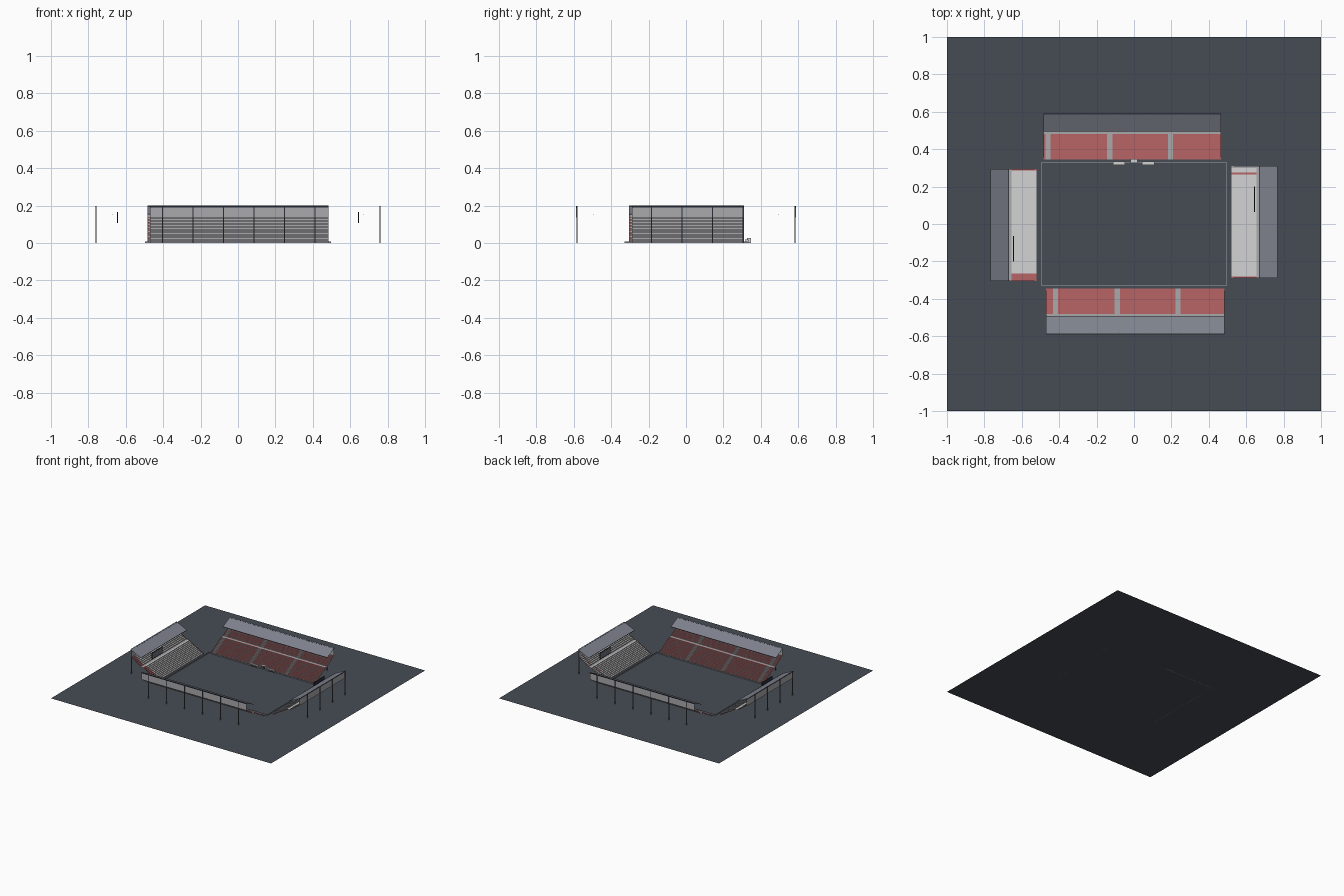
import bpy
import bmesh
import math
from mathutils import Matrix, Vector

if "Cube" in bpy.data.objects:
    bpy.data.objects.remove(bpy.data.objects["Cube"], do_unlink=True)


def make_material(name, rgb):
    linear = [((c / 255 + 0.055) / 1.055) ** 2.4 for c in rgb] + [1.0]
    m = bpy.data.materials.new(name)
    m.use_nodes = True
    m.diffuse_color = linear
    m.node_tree.nodes["Principled BSDF"].inputs["Base Color"].default_value = linear
    return m


asphalt = make_material("asphalt", (70, 75, 84))
concrete = make_material("concrete", (170, 170, 174))
red = make_material("red seats", (184, 100, 102))
white = make_material("white seats", (212, 212, 212))
roofing = make_material("roof sheet", (126, 130, 141))
dark = make_material("dark steel", (44, 45, 56))
post_grey = make_material("post grey", (112, 114, 120))


class Part:
    """Collects quads and boxes in a local frame: u along, d outward, z up."""

    def __init__(self, name, mats, angle=0.0):
        self.name, self.mats = name, mats
        self.rot = Matrix.Rotation(angle, 4, "Z")
        self.bm = bmesh.new()

    def quad(self, points, mat):
        face = self.bm.faces.new([self.bm.verts.new(self.rot @ Vector(p)) for p in points])
        face.material_index = self.mats.index(mat)

    def strip(self, u0, u1, a, b, mat):
        # sheet spanning u0..u1 between two (d, z) points
        self.quad([(u0, *a), (u1, *a), (u1, *b), (u0, *b)], mat)

    def box(self, lo, hi, mat):
        lo, hi = Vector(lo), Vector(hi)
        place = self.rot @ Matrix.Translation((lo + hi) / 2) @ Matrix.Diagonal((*(hi - lo), 1))
        made = bmesh.ops.create_cube(self.bm, size=1, matrix=place)
        for f in {f for v in made["verts"] for f in v.link_faces}:
            f.material_index = self.mats.index(mat)

    def finish(self):
        mesh = bpy.data.meshes.new(self.name)
        self.bm.to_mesh(mesh)
        self.bm.free()
        for m in self.mats:
            mesh.materials.append(m)
        obj = bpy.data.objects.new(self.name, mesh)
        bpy.context.collection.objects.link(obj)


# ground sheet
ground = Part("ground", [asphalt])
ground.quad([(-1, -1, 0), (1, -1, 0), (1, 1, 0), (-1, 1, 0)], asphalt)
ground.finish()

# tier: start depth offset, end depth offset, start height, end height, rows
TIERS = [(0.0, 0.135, 0.0, 0.08, 12), (0.155, 0.238, 0.08, 0.137, 7)]


def terrace(name, angle, inner, blocks):
    """Stepped sheet with seats, one run for each (u0, u1, material) block."""
    steps = Part(name + "_terrace", [concrete, red, white], angle)
    seats = Part(name + "_seats", [red, white], angle)
    for u0, u1, mat in blocks:
        for d0, d1, z0, z1, rows in TIERS:
            run, rise = (d1 - d0) / rows, (z1 - z0) / rows
            for i in range(rows):
                d, z = inner + d0 + i * run, z0 + i * rise
                steps.strip(u0, u1, (d, z), (d, z + rise), concrete)
                steps.strip(u0, u1, (d, z + rise), (d + run, z + rise), mat)
                if mat is concrete:
                    continue
                # seat backs standing just ahead of each riser
                count = max(1, int((u1 - u0) / 0.012))
                pitch = (u1 - u0) / count
                for k in range(count):
                    s = u0 + (k + 0.2) * pitch
                    seats.strip(s, s + pitch * 0.6, (d - 0.001, z + 0.002),
                                (d - 0.001, z + rise), mat)
        # walkway between the tiers
        steps.strip(u0, u1, (inner + 0.135, 0.08), (inner + 0.155, 0.08), concrete)
    steps.finish()
    seats.finish()


def stand(name, angle, inner, u0, u1, blocks, post_start, posts):
    terrace(name, angle, inner, blocks)
    back = inner + 0.238

    # rear wall and inward sloping roof
    wall = Part(name + "_rear_wall", [concrete], angle)
    wall.strip(u0, u1, (back, 0.137), (back, 0.196), concrete)
    wall.finish()
    roof = Part(name + "_roof", [roofing, dark], angle)
    roof.strip(u0, u1, (inner + 0.15, 0.155), (inner + 0.246, 0.2), roofing)
    roof.box((u0, inner + 0.149, 0.153), (u1, inner + 0.151, 0.156), dark)
    roof.box((u0, back, 0.191), (u1, back + 0.004, 0.197), dark)
    roof.finish()

    # rear columns
    columns = Part(name + "_columns", [post_grey, dark], angle)
    for k in range(posts):
        u = post_start + 0.163 * k
        columns.box((u - 0.003, back - 0.002, 0), (u + 0.003, back + 0.003, 0.197), post_grey)
        columns.box((u - 0.002, back + 0.003, 0.137), (u + 0.002, back + 0.004, 0.197), dark)
    columns.finish()


def with_aisles(u0, u1, aisles):
    blocks, start = [], u0
    for a in aisles:
        blocks += [(start, a - 0.014, red), (a - 0.014, a + 0.014, concrete)]
        start = a + 0.014
    return blocks + [(start, u1, red)]


# long stands
stand("rear_stand", 0, 0.345, -0.485, 0.465,
      with_aisles(-0.485, 0.465, (-0.46, -0.13, 0.195)), -0.415, 6)
stand("front_stand", math.pi, 0.345, -0.485, 0.47,
      with_aisles(-0.485, 0.47, (-0.235, 0.09, 0.42)), -0.412, 6)

# end stands: white seats with red blocks at the ends
stand("right_stand", math.pi / 2, 0.52, -0.305, 0.295,
      [(-0.305, -0.265, red), (-0.265, 0.287, white), (0.287, 0.295, red)], -0.3, 4)
stand("left_stand", -math.pi / 2, 0.52, -0.31, 0.29,
      [(-0.31, -0.3, concrete), (-0.3, -0.275, white), (-0.275, -0.265, red),
       (-0.265, 0.282, white), (0.282, 0.29, red)], -0.305, 4)

# hanging score boards over the end stands
for name, angle in (("right_scoreboard", math.pi / 2), ("left_scoreboard", -math.pi / 2)):
    board = Part(name, [dark, post_grey], angle)
    board.box((-0.2, 0.642, 0.108), (-0.065, 0.646, 0.165), dark)
    board.box((-0.192, 0.641, 0.115), (-0.073, 0.642, 0.158), post_grey)
    board.finish()

# low barrier around the field
barrier = Part("field_barrier", [concrete])
for s in (-1, 1):
    barrier.box((-0.495, s * 0.328 - 0.001, 0), (0.495, s * 0.328 + 0.001, 0.008), concrete)
    barrier.box((s * 0.495 - 0.001, -0.328, 0), (s * 0.495 + 0.001, 0.328, 0.008), concrete)
barrier.finish()

# team shelters, open toward the field, and the tunnel between them
for name, u in (("right_shelter", -0.08), ("left_shelter", 0.076)):
    shelter = Part(name, [white, dark])
    shelter.box((u - 0.033, 0.316, 0.017), (u + 0.033, 0.333, 0.019), white)
    shelter.box((u - 0.033, 0.331, 0), (u + 0.033, 0.333, 0.017), white)
    for s in (-1, 1):
        shelter.box((u + s * 0.032 - 0.001, 0.318, 0), (u + s * 0.032 + 0.001, 0.331, 0.017), white)
    shelter.box((u - 0.028, 0.325, 0), (u + 0.028, 0.33, 0.006), dark)
    shelter.finish()
tunnel = Part("tunnel", [white, dark])
tunnel.box((-0.019, 0.325, 0.024), (0.019, 0.347, 0.027), white)
for s in (-1, 1):
    tunnel.box((s * 0.018 - 0.001, 0.326, 0), (s * 0.018 + 0.001, 0.347, 0.024), white)
tunnel.box((-0.017, 0.343, 0), (0.017, 0.345, 0.024), dark)
tunnel.finish()
